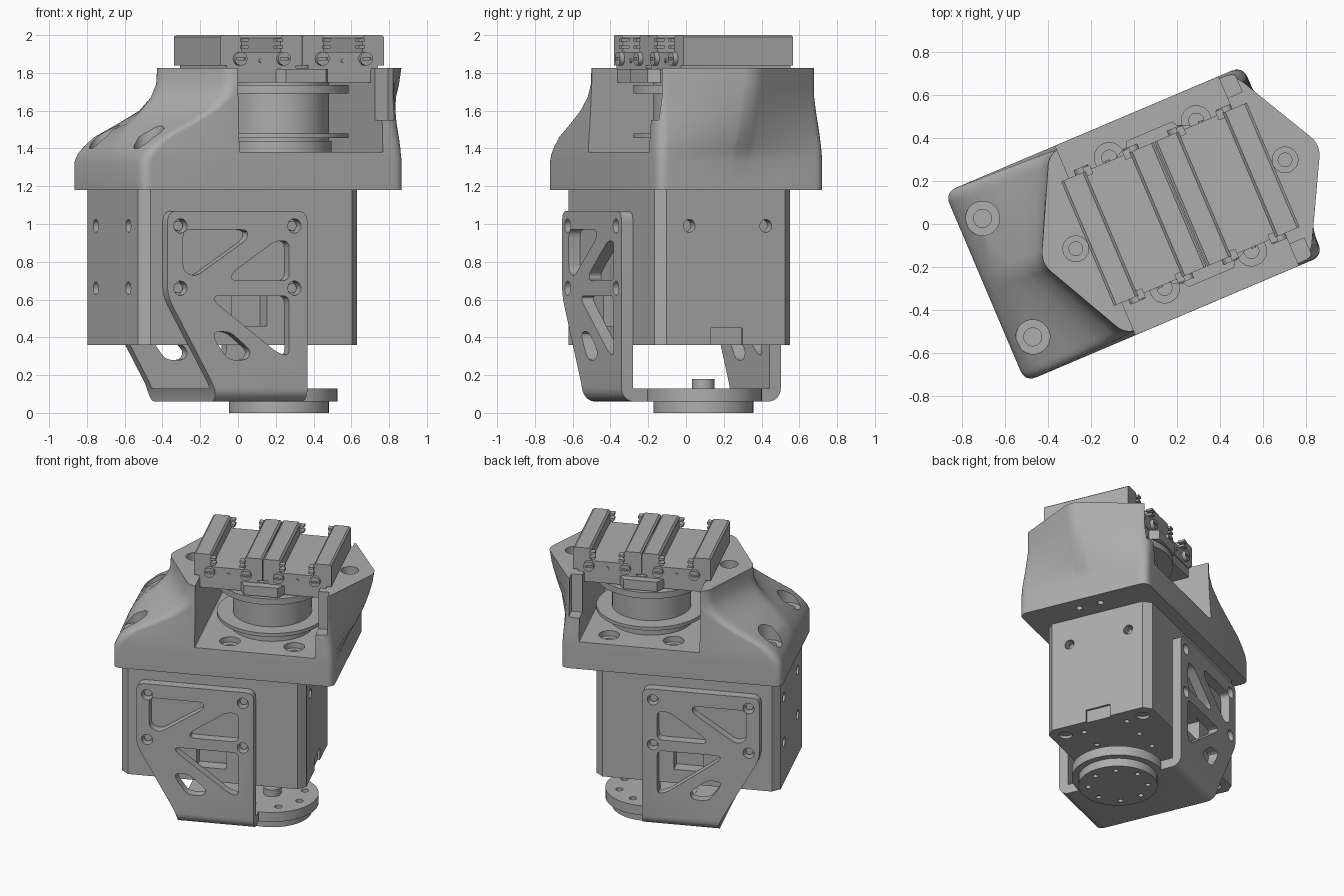
import bpy, bmesh, math
from mathutils import Vector, Matrix

cube = bpy.data.objects.get("Cube")
if cube:
    bpy.data.objects.remove(cube)

TURN = math.radians(23)   # whole assembly is turned about z
AXIS = 0.235              # u position of the spool axis
parts = []

metal = bpy.data.materials.new("plain grey")
metal.use_nodes = True
grey = (0.42, 0.42, 0.42, 1)
metal.diffuse_color = grey
metal.node_tree.nodes["Principled BSDF"].inputs["Base Color"].default_value = grey


def finish(name, bm, keep=True):
    bmesh.ops.recalc_face_normals(bm, faces=bm.faces)
    me = bpy.data.meshes.new(name)
    bm.to_mesh(me)
    bm.free()
    me.materials.append(metal)
    ob = bpy.data.objects.new(name, me)
    bpy.context.collection.objects.link(ob)
    if keep:
        parts.append(ob)
    return ob


def soften(pts, d, n=5):
    """Round every corner, starting the curve d (or less on short sides) before it."""
    out = []
    pts = [Vector(p) for p in pts]
    for i, p in enumerate(pts):
        before, after = pts[i - 1] - p, pts[(i + 1) % len(pts)] - p
        a = p + before.normalized() * min(d, before.length * .4)
        b = p + after.normalized() * min(d, after.length * .4)
        for k in range(n + 1):
            t = k / n
            out.append(a * (1 - t) ** 2 + p * 2 * t * (1 - t) + b * t * t)
    return out


def place(p, h, axis):
    return {"z": (p[0], p[1], h), "y": (p[0], h, p[1]), "x": (h, p[0], p[1])}[axis]


def loft(name, rings, keep=True):
    bm = bmesh.new()
    loops = [[bm.verts.new(c) for c in ring] for ring in rings]
    bm.faces.new(loops[0])
    bm.faces.new(loops[-1])
    n = len(loops[0])
    for a, b in zip(loops, loops[1:]):
        for i in range(n):
            j = (i + 1) % n
            bm.faces.new((a[i], a[j], b[j], b[i]))
    return finish(name, bm, keep)


def prism(name, pts, lo, hi, axis="z", keep=True):
    return loft(name, [[place(p, h, axis) for p in pts] for h in (lo, hi)], keep)


def box(name, u, v, z, keep=True):
    return prism(name, [(u[0], v[0]), (u[1], v[0]), (u[1], v[1]), (u[0], v[1])], *z, "z", keep)


def disc(name, c, r, lo, hi, axis="z", keep=True, n=32):
    ring = [(c[0] + r * math.cos(math.tau * i / n), c[1] + r * math.sin(math.tau * i / n)) for i in range(n)]
    return prism(name, ring, lo, hi, axis, keep)


def cut(target, cutter, how="DIFFERENCE"):
    m = target.modifiers.new("cut", "BOOLEAN")
    m.operation, m.object, m.solver = how, cutter, "EXACT"
    bpy.context.view_layer.objects.active = target
    bpy.ops.object.modifier_apply(modifier=m.name)
    bpy.data.objects.remove(cutter)


def drill(target, c, r, lo, hi, axis="z"):
    cut(target, disc("drill", c, r, lo, hi, axis, False, 24))


# Motor body with chamfered corners
body = prism("motor_body", soften([(-.72, -.39), (.54, -.39), (.54, .39), (-.72, .39)], .05, 1), .36, 1.2)
for v in (-.21, .23):
    for z in (.66, .99):
        drill(body, (v, z), .034, -.8, -.66, "x")
    drill(body, (v, .99), .034, .48, .6, "x")
cut(body, box("notch", (.525, .6), (-.085, .095), (.3, .45), False))
for s in (-1, 1):
    cut(body, box("pocket", (-.2, 0), sorted((s * .3, s * .45)), (.46, .62), False))
    for u in (-.62, .44):
        drill(body, (u, s * .29), .045, .3, .38)
    for u in (.05, .235, .42):
        drill(body, (u, s * .16), .018, .3, .39)

# U-shaped bracket: channel section trimmed to its side outline
w, t = .458, .066
arc = [(w - .07 + .07 * math.sin(a), .13 - .07 * math.cos(a)) for a in [math.pi / 2 * i / 6 for i in range(7)]]
half = arc + [(w, 1.2), (w - t, 1.2), (w - t, .128)]
section = half + [(-v, z) for v, z in reversed(half)]
bracket = prism("bracket", section, -.8, .4, "x")
outline = [(-.31, -.1), (.205, -.1), (.205, 1.07), (-.6, 1.07), (-.6, .62), (-.32, .12)]
cut(bracket, prism("trim", soften(outline, .06), -1, 1, "y", False), "INTERSECT")
windows = [
    [(-.51, .97), (-.14, .97), (-.14, .92), (-.44, .72), (-.51, .75)],
    [(-.23, .70), (.10, .70), (.10, .91), (.02, .91), (-.23, .74)],
    [(-.33, .62), (.10, .62), (.10, .30), (.03, .32), (-.33, .59)],
    [(-.33, .43), (-.24, .43), (-.12, .33), (-.14, .28), (-.25, .28), (-.33, .39)],
]
for pts in windows:
    cut(bracket, prism("window", soften(pts, .04, 4), -1, 1, "y", False))
for u in (-.525, .13):
    for z in (.66, .99):
        drill(bracket, (u, z), .038, -1, 1, "y")
        for s in (-1, 1):
            disc("bracket_screw", (u, z), .026, *sorted((s * .38, s * .425)), "y", n=16)

# Output flange, disc and centre post
flange = disc("output_flange", (AXIS, 0), .31, .06, .13, n=48)
foot = disc("output_disc", (AXIS, 0), .265, 0, .062, n=48)
disc("centre_post", (AXIS, 0), .06, .12, .18)
for i in range(8):
    a = math.tau * (i + .5) / 8
    drill(foot, (AXIS + .2 * math.cos(a), .2 * math.sin(a)), .018, -.1, .04)
    drill(flange, (AXIS + .22 * math.cos(a), .22 * math.sin(a)), .025, .1, .2)

# Housing: rectangular base blending into a hexagonal head
# height, left corner, left tip, right corner, right tip, half depth
levels = [
    (1.18, -.755, -.755, .755, .755, .48), (1.33, -.755, -.755, .755, .755, .48),
    (1.37, -.735, -.745, .75, .768, .48), (1.41, -.70, -.725, .745, .79, .478),
    (1.46, -.64, -.69, .735, .82, .475), (1.53, -.50, -.63, .72, .855, .47),
    (1.60, -.37, -.56, .71, .885, .466), (1.67, -.28, -.505, .70, .91, .463),
    (1.74, -.243, -.475, .70, .93, .46), (1.825, -.235, -.47, .70, .945, .46),
]
rings = []
for z, lc, lt, rc, rt, v in levels:
    hexa = soften([(lc, -v), (rc, -v), (rt, 0), (rc, v), (lc, v), (lt, 0)], .06, 6)
    rings.append([place(p, z, "z") for p in hexa])
housing = loft("housing", rings)
cut(housing, box("opening", (-.195, .63), (-1, 1), (1.38, 1.75), False))
for s in (-1, 1):
    cut(housing, box("roof_cut", (-.195, .63), sorted((s * .31, s)), (1.7, 2), False))
    cut(housing, box("pillar_notch", (.6, .705), sorted((s * .37, s)), (1.55, 2), False))
    # shoulder bores
    drill(housing, (-.64, s * .3), .08, 1.4, 2)
    drill(housing, (-.64, s * .3), .042, 1.33, 2)
    # cover screw bores
    drill(housing, (AXIS + s * .53, 0), .06, 1.77, 2)
    drill(housing, (AXIS + s * .53, 0), .032, 1.7, 2)
    # underside holes
    drill(housing, (.65, s * .08), .022, 1.1, 1.25)
    # floor screw bores
    for k in (-1, 1):
        drill(housing, (AXIS + k * .22, s * .33), .07, 1.34, 1.45)
        drill(housing, (AXIS + k * .22, s * .33), .035, 1.28, 1.45)
    # roof tab
    prism("roof_tab", [(.08, s * .3), (.39, s * .3), (.35, s * .37), (.12, s * .37)], 1.75, 1.82)

# Cable spool
for name, r, lo, hi in (("spool_base", .28, 1.37, 1.44), ("spool_hub", .265, 1.43, 1.755),
                        ("spool_lower_flange", .37, 1.455, 1.48), ("spool_upper_flange", .37, 1.69, 1.735)):
    disc(name, (AXIS, 0), r, lo, hi, n=64)

# Two terminal blocks: channel profile with end ears and screws
for c in (AXIS - .236, AXIS + .236):
    shape = [(-.234, 1.84), (-.2, 1.84), (-.2, 1.815), (.2, 1.815), (.2, 1.84), (.234, 1.84), (.234, 1.99),
             (.222, 2), (.125, 2), (.112, 1.985), (.112, 1.91), (-.112, 1.91), (-.112, 1.985), (-.125, 2),
             (-.222, 2), (-.234, 1.99)]
    prism("terminal_block", [(c + u, z) for u, z in shape], -.315, .315, "y")
    for s in (-1, 1):
        disc("centre_pin", (c, 1.865), .012, *sorted((s * .3, s * .322)), "y", n=12)
        for k in (-1, 1):
            x = c + k * .125
            screw = disc("terminal_screw", (x, 1.875), .036, *sorted((s * .3, s * .34)), "y", n=20)
            cut(screw, box("slot", (x - .024, x + .024), sorted((s * .33, s * .36)), (1.869, 1.881), False))
            ear = c + k * .1
            for z in (1.93, 1.965):
                box("contact_ear", (ear - .018, ear + .018), sorted((s * .29, s * .335)), (z, z + .016))

# Turn the assembly and shade it
for ob in parts:
    ob.data.transform(Matrix.Rotation(TURN, 4, "Z"))
bpy.ops.object.select_all(action="DESELECT")
for ob in parts:
    ob.select_set(True)
bpy.context.view_layer.objects.active = parts[0]
bpy.ops.object.shade_smooth_by_angle(angle=math.radians(32))
